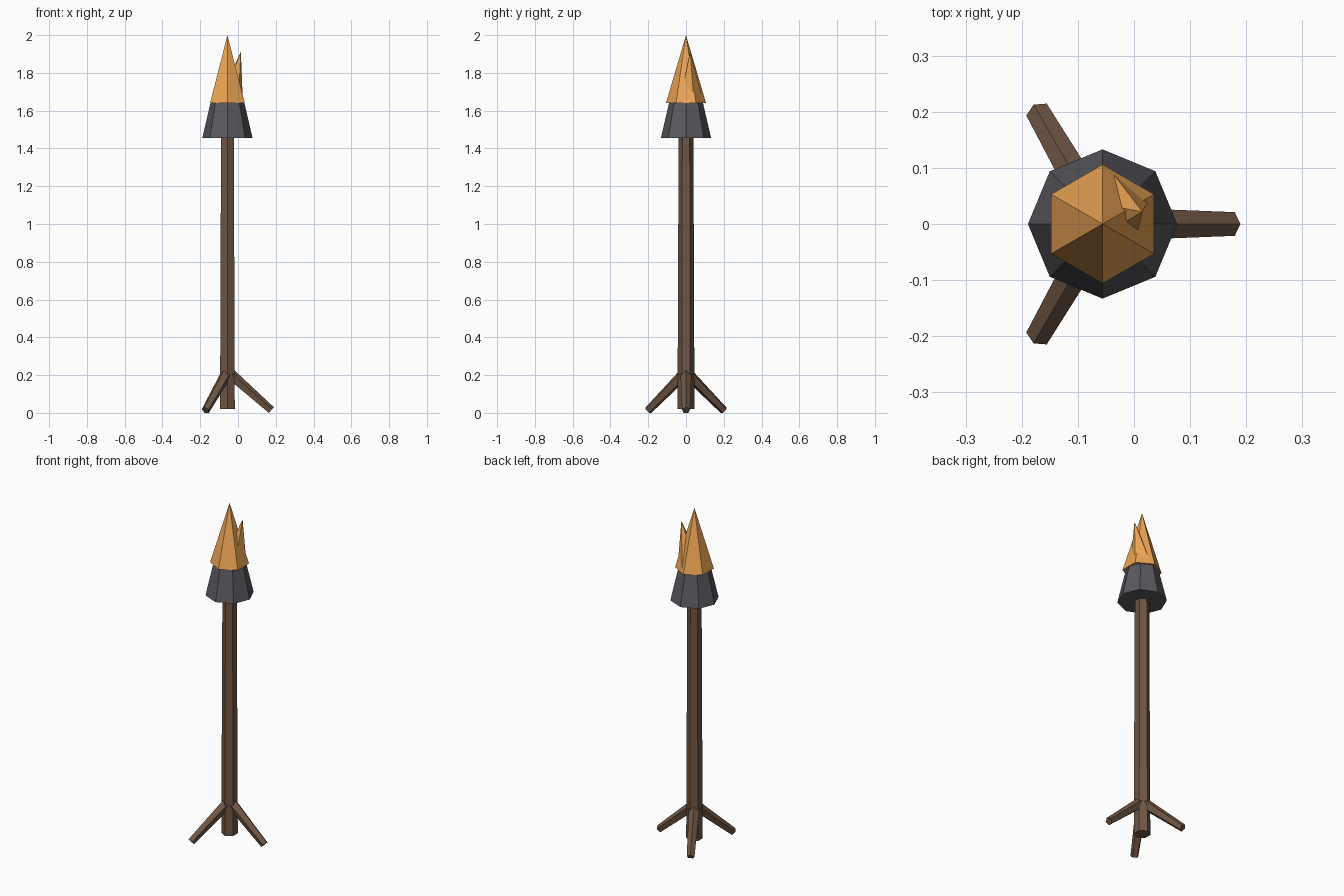
import bpy, math
from mathutils import Vector, Matrix

if "Cube" in bpy.data.objects:
    bpy.data.objects.remove(bpy.data.objects["Cube"])

AX = -0.056  # x of the torch axis


def material(name, rgb):
    m = bpy.data.materials.new(name)
    m.diffuse_color = (*rgb, 1)
    m.use_nodes = True
    m.node_tree.nodes["Principled BSDF"].inputs["Base Color"].default_value = m.diffuse_color
    return m


WOOD = material("wood", (0.16, 0.095, 0.06))
IRON = material("iron", (0.10, 0.10, 0.115))
FLAME = material("flame", (0.85, 0.38, 0.09))


def cone(name, start, end, r1, r2, sides, first_vertex, side, mat):
    """Flat-shaded tapered prism from start to end; 'first_vertex' is the
    direction of one corner and 'side' completes the cross-section frame."""
    start, end = Vector(start), Vector(end)
    axis = (end - start).normalized()
    u = Vector(first_vertex)
    u = (u - axis * u.dot(axis)).normalized()
    v = axis.cross(u)
    bpy.ops.mesh.primitive_cone_add(vertices=sides, radius1=r1, radius2=r2,
                                    depth=(end - start).length)
    ob = bpy.context.object
    ob.name = name
    # the primitive's first corner lies on +y
    frame = Matrix((-v, u, axis)).transposed().to_4x4()
    ob.matrix_world = Matrix.Translation((start + end) / 2) @ frame
    ob.data.materials.append(mat)
    return ob


Y, X = (0, 1, 0), (1, 0, 0)

# Pole and head
cone("pole", (AX, 0, 0.02), (AX, 0, 1.5), 0.045, 0.039, 6, Y, X, WOOD)
cone("cup", (AX, 0, 1.455), (AX, 0, 1.64), 0.133, 0.09, 8, Y, X, IRON)
cone("main_flame", (AX, 0, 1.64), (AX, 0, 2.0), 0.106, 0, 6, Y, X, FLAME)

# Small flame leaning out of the main one
tip = Vector((0.015, 0.022, 1.912))
lean = Vector((math.sin(0.2), 0, math.cos(0.2)))
cone("small_flame", tip - lean * 0.26, tip, 0.067, 0, 5, Y, X, FLAME)

# Three splayed feet
for i in range(3):
    a = i * math.tau / 3
    out = Vector((math.cos(a), math.sin(a), 0))
    base = Vector((AX, 0, 0))
    cone(f"foot_{i + 1}", base + out * 0.016 + Vector((0, 0, 0.203)),
         base + out * 0.231 + Vector((0, 0, 0.0135)),
         0.031, 0.0222, 5, (0, 0, 1), out, WOOD)
